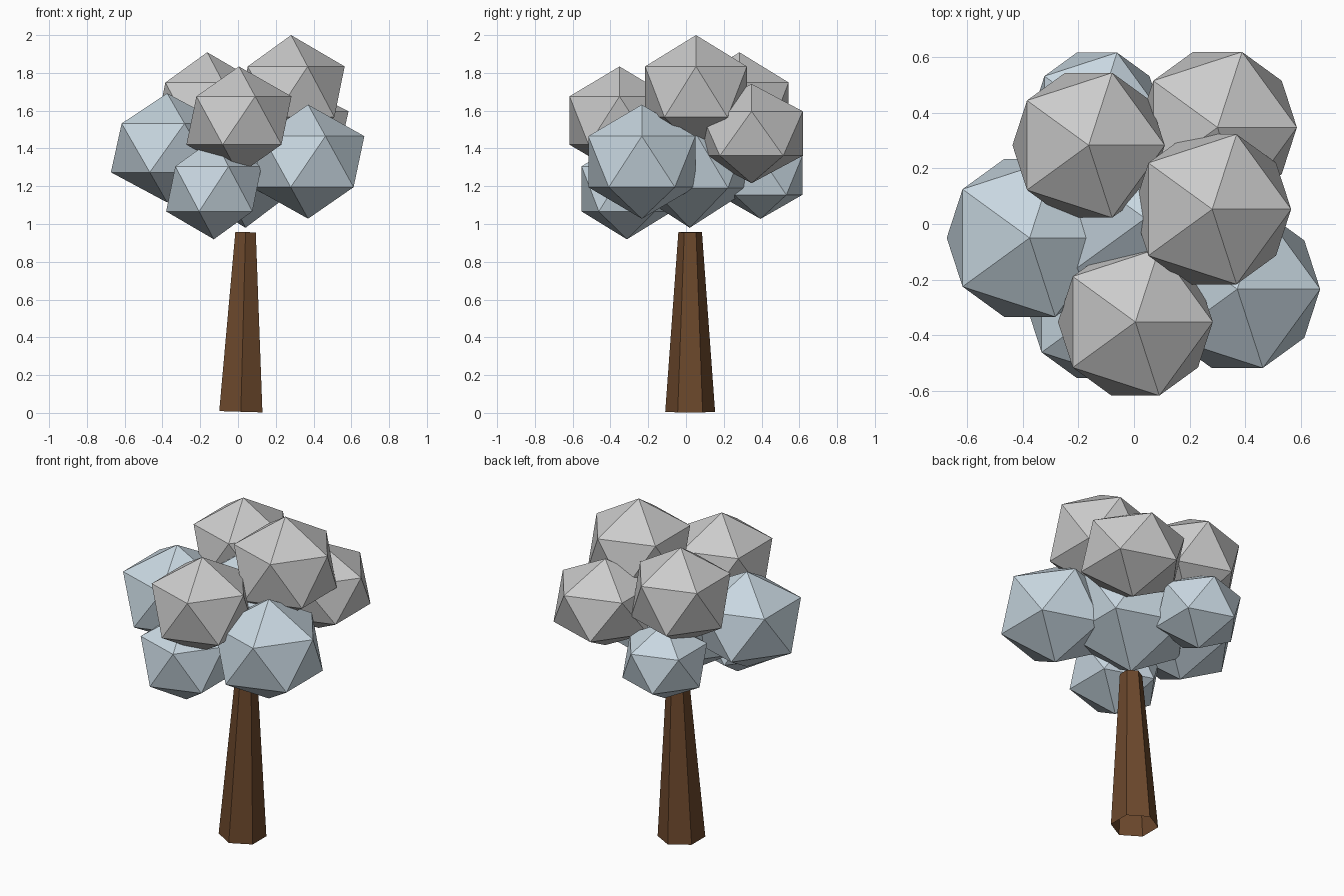
import bpy, bmesh
from math import cos, sin, pi
from mathutils import Vector

if "Cube" in bpy.data.objects:
    bpy.data.objects.remove(bpy.data.objects["Cube"])


def material(name, rgb):
    m = bpy.data.materials.new(name)
    m.diffuse_color = (*rgb, 1)
    m.use_nodes = True
    m.node_tree.nodes["Principled BSDF"].inputs["Base Color"].default_value = m.diffuse_color
    return m


def add_object(name, bm, mat):
    bmesh.ops.recalc_face_normals(bm, faces=bm.faces)
    mesh = bpy.data.meshes.new(name)
    bm.to_mesh(mesh)
    bm.free()
    mesh.materials.append(mat)
    ob = bpy.data.objects.new(name, mesh)
    bpy.context.collection.objects.link(ob)
    return ob


def clump(name, centre, width, height, mat):
    """One flattened 20-sided foliage ball."""
    bm = bmesh.new()
    bmesh.ops.create_icosphere(bm, subdivisions=1, radius=1)
    for v in bm.verts:
        v.co = Vector((v.co.x * width, v.co.y * width, v.co.z * height)) + Vector(centre)
    return add_object(name, bm, mat)


brown = material("bark", (0.15, 0.065, 0.025))
white = material("snow_leaf", (0.80, 0.81, 0.82))
blue = material("frost_leaf", (0.58, 0.68, 0.75))

# Trunk: leaning, tapered six-sided tube with open ends
bm = bmesh.new()
rings = []
for cx, cy, cz, r in [(0.015, 0.022, 0.006, 0.132), (0.04, 0.022, 0.957, 0.0625)]:
    ring = []
    for i in range(6):
        a = pi / 2 + i * pi / 3
        dx = r * cos(a)
        ring.append(bm.verts.new((cx + dx, cy + r * sin(a), cz - 0.03 * dx)))
    rings.append(ring)
for i in range(6):
    j = (i + 1) % 6
    bm.faces.new((rings[0][i], rings[0][j], rings[1][j], rings[1][i]))
add_object("trunk", bm, brown)

# Upper pale foliage
clump("crown_top", (0.281, 0.053, 1.70), 0.317, 0.30, white)
clump("crown_back_left", (-0.163, 0.283, 1.62), 0.306, 0.289, white)
clump("crown_back_right", (0.30, 0.347, 1.479), 0.319, 0.263, white)
clump("crown_front", (0.005, -0.352, 1.548), 0.311, 0.286, white)

# Lower bluish foliage
clump("foliage_left", (-0.375, -0.05, 1.403), 0.333, 0.289, blue)
clump("foliage_right", (0.371, -0.234, 1.33), 0.333, 0.302, blue)
clump("foliage_front", (-0.128, -0.313, 1.186), 0.282, 0.267, blue)
clump("foliage_back", (-0.133, 0.394, 1.257), 0.261, 0.23, blue)
clump("foliage_middle", (0.04, 0.02, 1.362), 0.385, 0.382, blue)
